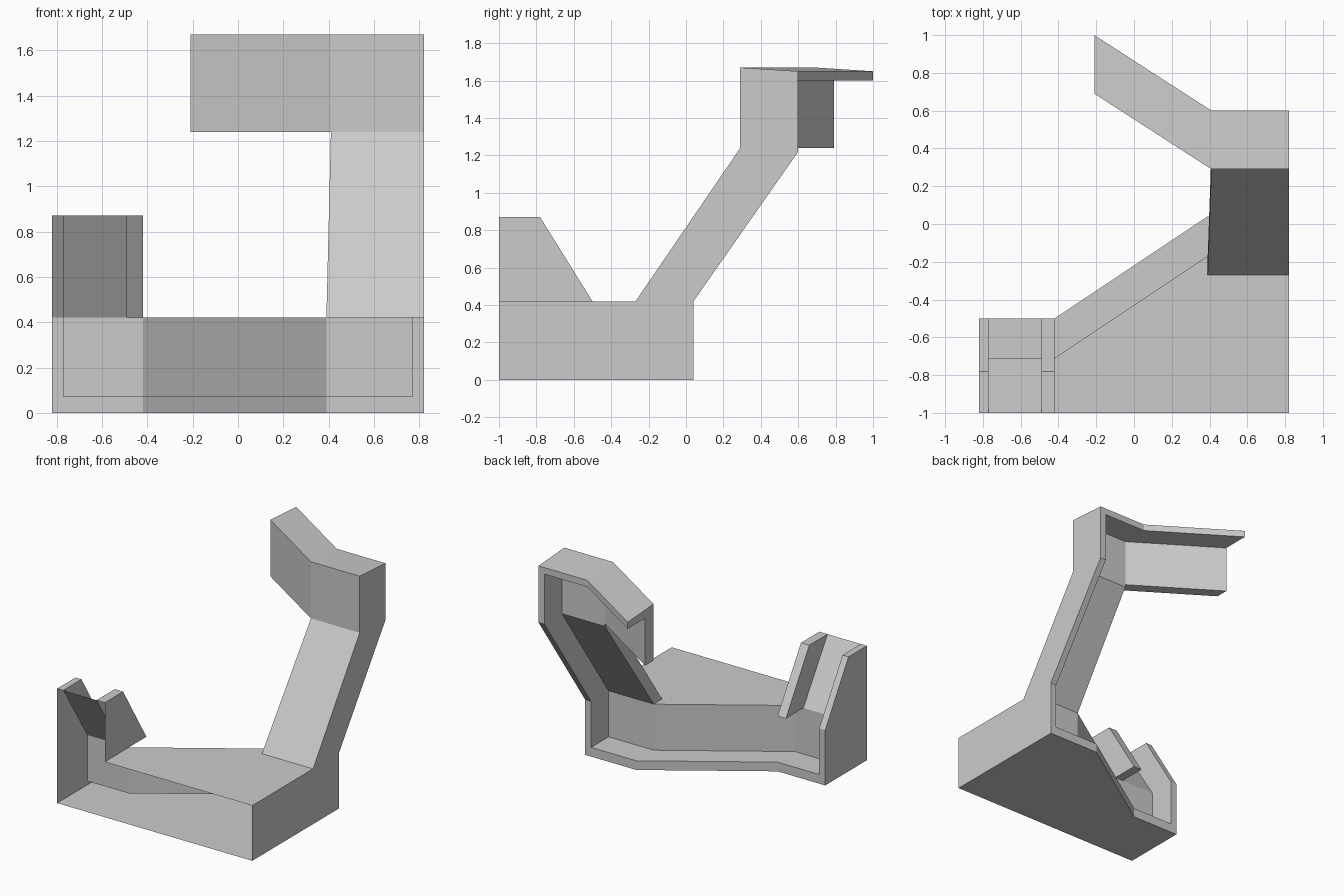
import bpy
import bmesh
from mathutils import Vector

cube = bpy.data.objects.get("Cube")
if cube:
    bpy.data.objects.remove(cube, do_unlink=True)

grey = bpy.data.materials.new("plain_grey")
grey.use_nodes = True
grey.diffuse_color = (0.6, 0.6, 0.6, 1)
grey.node_tree.nodes["Principled BSDF"].inputs["Base Color"].default_value = grey.diffuse_color

# Facing directions
LEFT, RIGHT = Vector((1, 0, 0)), Vector((-1, 0, 0))
FRONT, BACK = Vector((0, -1, 0)), Vector((0, 1, 0))
UP, DOWN = Vector((0, 0, 1)), Vector((0, 0, -1))

# Shared dimensions
SIDE = 0.82         # half width
LIP = 0.77          # inner edge of the side rims
NOSE = -1.0         # open front plane
DECK = 0.42         # top of the base
SILL = 0.07         # bottom rim height
DEPTH = 0.21        # depth of the rear recess
POST = -0.42        # inner side of the post
POST_LIP = -0.49
POST_TOP = 0.87
KNEE = 1.24         # where the arm turns upright
CAP, CAP_REAR, CAP_UNDER = 1.67, 1.65, 1.6
ELBOW, ELBOW_TOP = 0.39, 0.41
TIP = -0.21         # free end of the upper arm


class Shell:
    """Collects sheets, each turned to face a given way."""

    def __init__(self):
        self.bm = bmesh.new()

    def face(self, points, facing):
        f = self.bm.faces.new([self.bm.verts.new(p) for p in points])
        f.normal_update()
        if f.normal.dot(facing) < 0:
            f.normal_flip()

    def ribbon(self, a, b, facing):
        for i in range(len(a) - 1):
            self.face([a[i], a[i + 1], b[i + 1], b[i]], facing)

    def finish(self, name):
        bmesh.ops.remove_doubles(self.bm, verts=self.bm.verts, dist=0.0005)
        mesh = bpy.data.meshes.new(name)
        self.bm.to_mesh(mesh)
        self.bm.free()
        mesh.materials.append(grey)
        bpy.context.collection.objects.link(bpy.data.objects.new(name, mesh))


def level(plan, z):
    return [(x, y, z) for x, y in plan]


def upright(x, profile):
    return [(x, y, z) for y, z in profile]


def inward(path):
    """Moves a plan or 3D path forward to the bottom of the recess."""
    return [(p[0], p[1] - DEPTH, *p[2:]) for p in path]


# Base: hollow box, open at the front, with a recess in the back
base = Shell()
heel, rear = -0.5, 0.04
outline = [(-SIDE, heel), (POST, heel), (ELBOW, rear), (SIDE, rear)]
inner = [(-LIP, heel), (POST, heel), (ELBOW, rear), (LIP, rear)]
recess = inward(inner)
base.face(level([(-SIDE, NOSE), (SIDE, NOSE)] + outline[::-1], 0), DOWN)
base.ribbon(level(inner, 0), level(inner, SILL), BACK)
base.ribbon(level(inner, SILL), level(recess, SILL), UP)
base.ribbon(level(recess, SILL), level(recess, DECK), BACK)
shin = -0.27
base.face(level([(POST, NOSE), (SIDE, NOSE), (SIDE, shin), (ELBOW, shin),
                 recess[2], recess[1]], DECK), UP)
base.finish("base")

# Post: two tapered fins with a sloping web between them
post = Shell()
slope = [(heel, DECK), (-0.78, POST_TOP), (NOSE, POST_TOP)]
foot = (heel - DEPTH, DECK)
post.face(upright(-SIDE, [(NOSE, 0), (heel, 0)] + slope), RIGHT)
post.face(upright(-LIP, [(heel - DEPTH, SILL), (heel, SILL)] + slope + [foot]), LEFT)
edge = [(heel, 0)] + slope
post.ribbon(upright(-SIDE, edge), upright(-LIP, edge), BACK + UP)
post.face(upright(POST, [(NOSE, DECK)] + slope), LEFT)
post.face(upright(POST_LIP, [foot] + slope), RIGHT)
post.ribbon(upright(POST_LIP, slope), upright(POST, slope), BACK + UP)
post.ribbon(upright(POST_LIP, [foot, slope[0]]), upright(POST, [foot, slope[0]]), DOWN)
web = [foot, slope[-1]]
post.ribbon(upright(-LIP, web), upright(POST_LIP, web), BACK)
post.finish("post")

# Arm: leaning channel rising from the base
arm = Shell()
brow, nape = 0.29, 0.6
front = [(shin, DECK), (brow, KNEE), (brow, CAP)]
spine = [(rear, DECK), (nape, KNEE - 0.02), (nape, CAP_REAR)]
bends = [ELBOW, ELBOW_TOP, ELBOW_TOP]
arm.face(upright(SIDE, [(NOSE, 0), (rear, 0)] + spine + front[::-1] + [(NOSE, DECK)]), LEFT)
edge = [(rear, 0)] + spine
arm.ribbon(upright(SIDE, edge), upright(LIP, edge), BACK)
wall = upright(LIP, [(rear, SILL)] + spine[:2] + [(nape, CAP_UNDER)])
arm.ribbon(wall, inward(wall), RIGHT)
back_web = inward(wall)[1:]
inner_back = [(x, p[1], p[2]) for x, p in zip(bends, back_web)]
inner_front = [(x, *p) for x, p in zip(bends, front)]
arm.ribbon(back_web, inner_back, BACK)
arm.ribbon(upright(SIDE, front), inner_front, FRONT)
arm.ribbon(inner_front[:2], inner_back[:2], RIGHT)
arm.finish("arm")

# Upper arm: angled plate under a top flange
upper = Shell()
face_plan = [(SIDE, brow), (ELBOW_TOP, brow), (TIP, 0.69)]
rear_plan = [(SIDE, nape), (ELBOW_TOP, nape), (TIP, 1.0)]
lip_plan = [(LIP, nape)] + rear_plan[1:]
back_plan = inward(lip_plan)
upper.ribbon(level(face_plan[1:], KNEE), level(face_plan[1:], CAP), FRONT)
upper.ribbon(level(face_plan, CAP), level(rear_plan, CAP_REAR), UP)
upper.ribbon(level(lip_plan, CAP_REAR), level(lip_plan, CAP_UNDER), BACK)
upper.ribbon(level(lip_plan, CAP_UNDER), level(back_plan, CAP_UNDER), DOWN)
upper.ribbon(level(back_plan[1:], CAP_UNDER), level(back_plan[1:], KNEE), BACK)
upper.ribbon(level(face_plan[1:], KNEE), level(back_plan[1:], KNEE), DOWN)
tip_front, tip_back, tip_rear = face_plan[2][1], back_plan[2][1], rear_plan[2][1]
upper.face(upright(TIP, [(tip_front, KNEE), (tip_back, KNEE), (tip_back, CAP_UNDER),
                         (tip_rear, CAP_UNDER), (tip_rear, CAP_REAR), (tip_front, CAP)]), RIGHT)
upper.finish("upper_arm")
